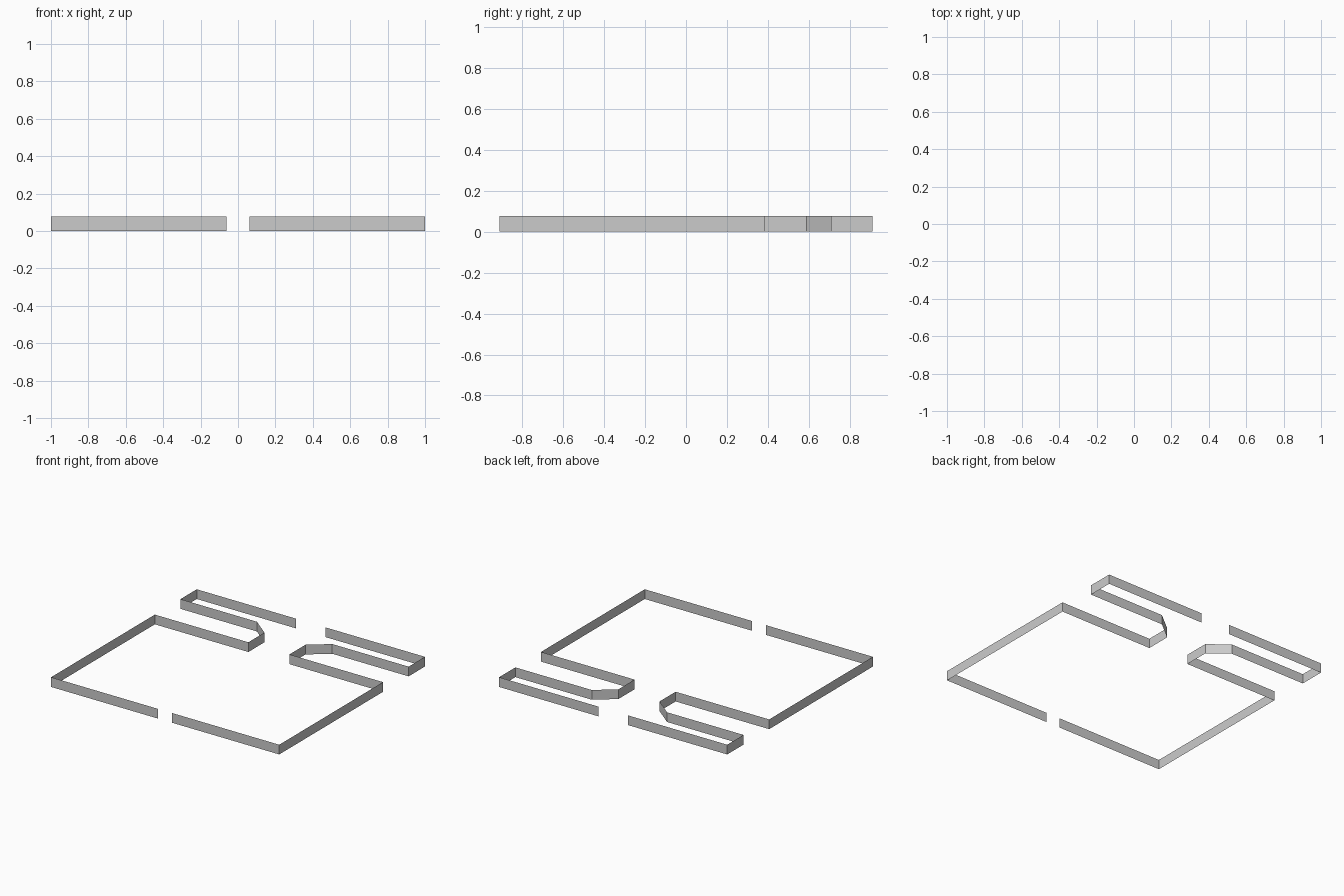
import bpy, bmesh

if "Cube" in bpy.data.objects:
    bpy.data.objects.remove(bpy.data.objects["Cube"])

HEIGHT = 0.077

# Plan outline of one half, from the back opening round to the front opening
PLAN = [(0.13, 0.912), (1.0, 0.912), (1.0, 0.708), (0.33, 0.708),
        (0.18, 0.588), (0.18, 0.387), (1.0, 0.387), (1.0, -0.912), (0.061, -0.912)]


def wall(name, points):
    """Thin upright wall sheet following a plan path."""
    bm = bmesh.new()
    verts = [bm.verts.new((x, y, 0)) for x, y in points]
    edges = [bm.edges.new(pair) for pair in zip(verts, verts[1:])]
    top = bmesh.ops.extrude_edge_only(bm, edges=edges)["geom"]
    bmesh.ops.translate(bm, vec=(0, 0, HEIGHT),
                        verts=[g for g in top if isinstance(g, bmesh.types.BMVert)])
    bmesh.ops.recalc_face_normals(bm, faces=bm.faces)
    mesh = bpy.data.meshes.new(name)
    bm.to_mesh(mesh)
    bm.free()
    obj = bpy.data.objects.new(name, mesh)
    bpy.context.collection.objects.link(obj)
    return obj


# Right and left wall runs
for name, side in (("right_wall", 1), ("left_wall", -1)):
    wall(name, [(side * x, y) for x, y in PLAN])
